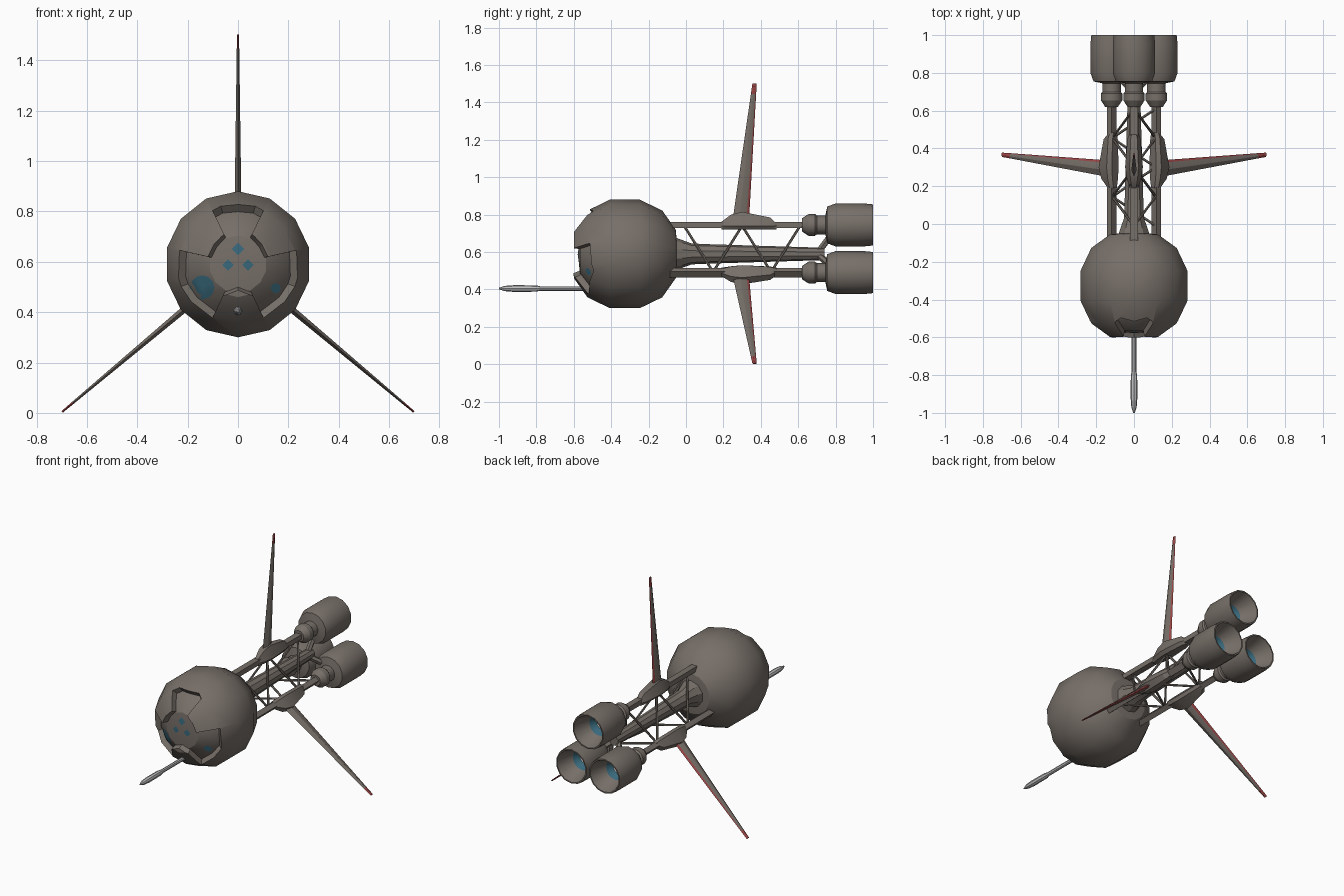
import bpy, bmesh, math
from mathutils import Vector

if "Cube" in bpy.data.objects:
    bpy.data.objects.remove(bpy.data.objects["Cube"])

CZ = 0.59                      # height of the long axis
HEAD_Y = -0.327                # centre of the round head
ARMS = [math.radians(a) for a in (90, -40, 220)]   # three booms around the axis


def material(name, rgb):
    m = bpy.data.materials.new(name)
    m.diffuse_color = (*rgb, 1)
    m.use_nodes = True
    m.node_tree.nodes["Principled BSDF"].inputs["Base Color"].default_value = m.diffuse_color
    return m


HULL = material("taupe hull", (0.185, 0.16, 0.14))
BLUE = material("blue glow", (0.04, 0.14, 0.20))
RED = material("dull red", (0.33, 0.06, 0.06))
STEEL = material("light steel", (0.52, 0.52, 0.52))
WHITE = material("white glow", (0.80, 0.82, 0.82))


def finish(bm, name, mats, smooth=True):
    bmesh.ops.remove_doubles(bm, verts=bm.verts, dist=1e-5)
    bmesh.ops.recalc_face_normals(bm, faces=bm.faces)
    me = bpy.data.meshes.new(name)
    bm.to_mesh(me)
    bm.free()
    ob = bpy.data.objects.new(name, me)
    bpy.context.collection.objects.link(ob)
    for m in mats:
        me.materials.append(m)
    if smooth:
        shade(ob)
    return ob


def shade(ob):
    bpy.ops.object.select_all(action='DESELECT')
    ob.select_set(True)
    bpy.context.view_layer.objects.active = ob
    bpy.ops.object.shade_smooth_by_angle(angle=math.radians(30))


def loft(name, rings, mats=(HULL,), rule=None, smooth=True):
    """Skin closed rings; rule(band, side) picks the material, band -1/-2 are end caps."""
    bm = bmesh.new()
    rows = [[bm.verts.new(p) for p in r] for r in rings]
    n = len(rows[0])
    rule = rule or (lambda band, side: 0)
    for i, (a, b) in enumerate(zip(rows, rows[1:])):
        for j in range(n):
            k = (j + 1) % n
            bm.faces.new((a[j], a[k], b[k], b[j])).material_index = rule(i, j)
    bm.faces.new(rows[0]).material_index = rule(-1, 0)
    bm.faces.new(rows[-1]).material_index = rule(-2, 0)
    return finish(bm, name, mats, smooth)


def lathe(name, profile, n=14, x=0, z=CZ, **kw):
    """Turn (y, radius) points around an axis along y."""
    rings = [[Vector((x + r * math.sin(t), y, z + r * math.cos(t)))
              for t in (2 * math.pi * j / n for j in range(n))] for y, r in profile]
    return loft(name, rings, **kw)


def arm(a, d, t, y):
    """Point at radial distance d and sideways offset t on the arm at angle a."""
    return Vector((d * math.cos(a) - t * math.sin(a), y,
                   CZ + d * math.sin(a) + t * math.cos(a)))


def strut(name, p, q, r=0.007, n=6):
    d = (q - p).normalized()
    u = d.orthogonal().normalized()
    v = d.cross(u)
    loft(name, [[c + r * (u * math.cos(t) + v * math.sin(t))
                 for t in (2 * math.pi * j / n for j in range(n))] for c in (p, q)])


# Round head and the smaller core that shows as the recess floor
half = [(-0.285, 0), (-0.272, 0.13), (-0.20, 0.232), (-0.08, 0.29)]
ball = half + [(-y, r) for y, r in reversed(half)]
head = lathe("head_shell", [(HEAD_Y + y, r) for y, r in ball], smooth=False)
core = lathe("head_core", [(HEAD_Y + y * 0.88, r * 0.88) for y, r in ball])

# Three-lobed recess in the face, cut with walls that run to the head centre
right = [(0, .235), (.07, .235), (.10, .21), (.055, .12), (.095, .08), (.12, .03),
         (.23, .055), (.23, -.09), (.10, -.21), (.06, -.125), (0, -.105)]
outline = right + [(-x, z) for x, z in reversed(right[1:-1])]


def slice_at(depth):
    ring = []
    for x, z in outline:
        s = depth / math.sqrt(0.09 - x * x - z * z)
        ring.append(Vector((x * s, HEAD_Y - depth, CZ + z * s)))
    return ring


cutter = loft("recess_cutter", [slice_at(0.13), slice_at(0.42)], smooth=False)
cutter.hide_render = True
mod = head.modifiers.new("recess", 'BOOLEAN')
mod.operation = 'DIFFERENCE'
mod.solver = 'EXACT'
mod.object = cutter
bpy.context.view_layer.objects.active = head
bpy.ops.object.modifier_apply(modifier=mod.name)
bpy.data.objects.remove(cutter)
shade(head)

# Blue sensor spots laid over the core
bpy.context.view_layer.update()


def on_core(x, z):
    hit, loc, _, _ = core.ray_cast(Vector((x, -2, z)), Vector((0, 1, 0)))
    return loc + Vector((0, -0.003, 0))


for x, z, r, n in [(0, .65, .025, 4), (-.04, .587, .023, 4), (.04, .587, .023, 4),
                   (-.142, .498, .048, 12), (.15, .495, .02, 10)]:
    bm = bmesh.new()
    mid = bm.verts.new(on_core(x, z))
    inner, outer = [[bm.verts.new(on_core(x + q * math.sin(2 * math.pi * j / n),
                                          z + q * math.cos(2 * math.pi * j / n)))
                     for j in range(n)] for q in (r / 2, r)]
    for j in range(n):
        k = (j + 1) % n
        bm.faces.new((mid, inner[j], inner[k]))
        bm.faces.new((inner[j], outer[j], outer[k], inner[k]))
    finish(bm, "sensor_spot", [BLUE])

# Nose probe
lathe("nose_probe", [(-1, .004), (-.97, .014), (-.92, .018), (-.80, .017),
                     (-.78, .012), (-.48, .012)], n=8, z=0.405, mats=(STEEL,))

# Central spine behind the head
lathe("spine", [(-.08, .092), (-.05, .085), (.03, .056), (.12, .052), (.74, .033)], n=10)

for a in ARMS:
    # Boom
    loft("boom", [[arm(a, .155 + d, t, y) for d, t in
                   ((-.016, -.02), (.016, -.02), (.016, .02), (-.016, .02))]
                  for y in (-.095, .64)])

    # Faceted wing mount
    loft("wing_mount", [[arm(a, d, t, y) for d, t in
                         ((.13, -w * .6), (.15, -w), (top, -w * .5),
                          (top, w * .5), (.15, w), (.13, w * .6))]
                        for y, top, w in ((.19, .172, .022), (.24, .21, .038),
                                          (.30, .225, .047), (.45, .195, .035),
                                          (.485, .16, .022))])

    # Tapered wing with red trailing edge and tip
    rings = []
    for d, lead, trail, th in ((.20, .252, .338, .014), (.855, .347, .375, .005),
                               (.912, .355, .378, .004)):
        c = trail - lead
        rings.append([arm(a, d, t, y) for y, t in
                      ((lead, 0), (lead + .4 * c, th), (lead + .85 * c, th * .6), (trail, 0),
                       (lead + .85 * c, -th * .6), (lead + .4 * c, -th))])
    loft("wing", rings, mats=(HULL, RED),
         rule=lambda band, side: int(band in (1, -2) or side in (2, 3)))

    # Engine with open nozzle and glowing throat
    c = arm(a, .155, 0, 0)
    lathe("engine", [(.62, .035), (.655, .058), (.69, .058), (.70, .05), (.745, .05),
                     (.755, .098), (.80, .115), (.95, .115), (1.0, .11), (1.0, .102),
                     (.89, .066), (.86, .036)], x=c.x, z=c.z, mats=(HULL, BLUE, WHITE),
          rule=lambda band, side: {10: 1, -2: 2}.get(band, 0))

    # Strut joining the spine to the engine
    strut("engine_strut", arm(a, 0, 0, .70), arm(a, .12, 0, .79), r=.018)

# Zigzag truss between each pair of booms
for a, b in zip(ARMS, ARMS[1:] + ARMS[:1]):
    if b == ARMS[0]:
        a, b = b, a            # upper boom always takes the first node
    for i in range(4):
        p, q = (a, b) if i % 2 == 0 else (b, a)
        strut("truss_strut", arm(p, .15, 0, -.01 + .155 * i),
              arm(q, .15, 0, -.01 + .155 * (i + 1)))
